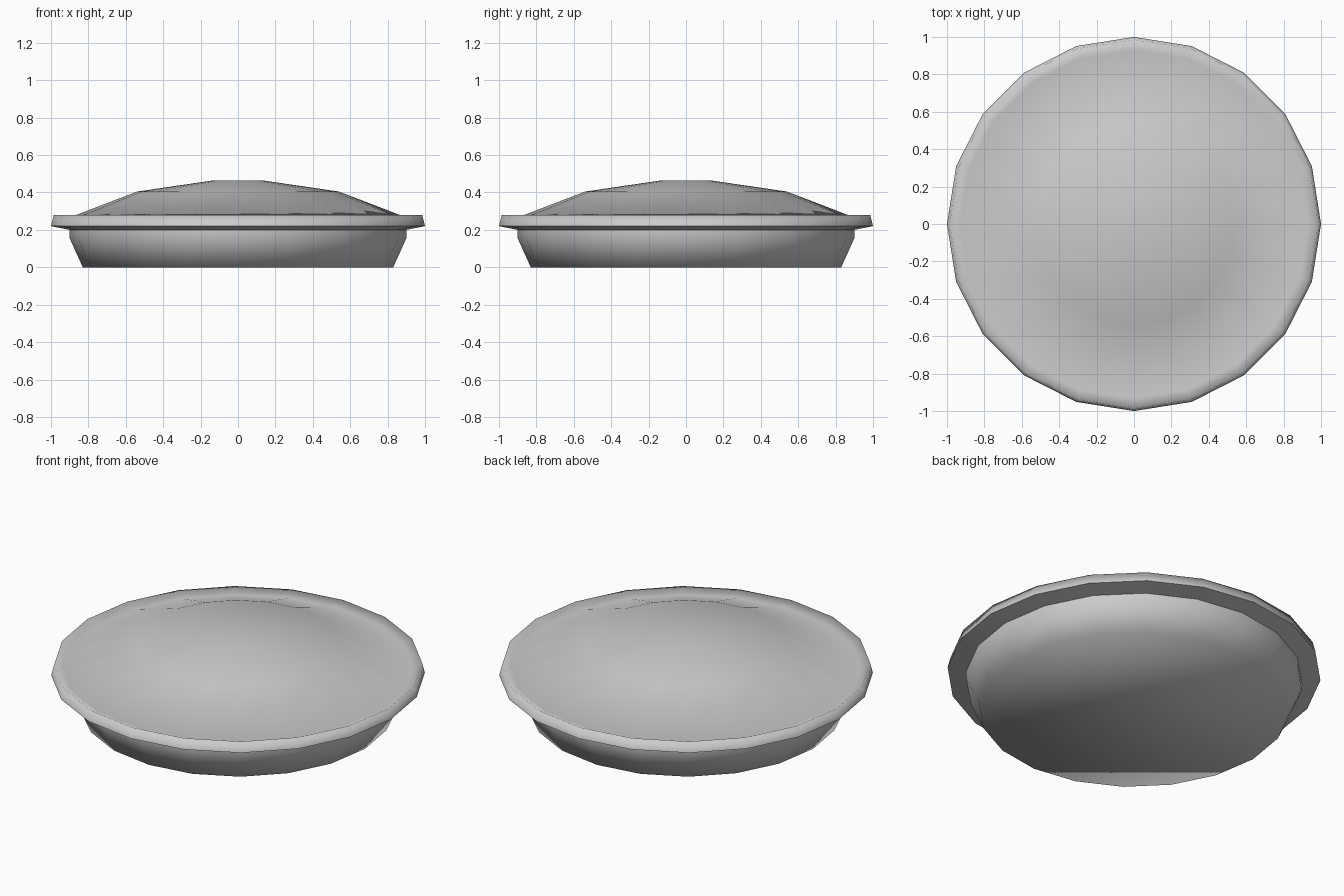
import bpy, bmesh, math

if "Cube" in bpy.data.objects:
    bpy.data.objects.remove(bpy.data.objects["Cube"])

SIDES = 20


def lathe(name, profile):
    """Spin a (radius, z) profile, listed bottom to top, capping both ends."""
    bm = bmesh.new()
    rings = []
    for r, z in profile:
        rings.append([bm.verts.new((r * math.cos(math.tau * i / SIDES),
                                    r * math.sin(math.tau * i / SIDES), z))
                      for i in range(SIDES)])
    for a, b in zip(rings, rings[1:]):
        for i in range(SIDES):
            j = (i + 1) % SIDES
            bm.faces.new((a[i], a[j], b[j], b[i]))
    bm.faces.new(rings[0][::-1])
    bm.faces.new(rings[-1])
    bmesh.ops.recalc_face_normals(bm, faces=bm.faces)
    for f in bm.faces:
        f.smooth = True
    # crisp edges around the underside of the rim
    for e in bm.edges:
        z0, z1 = (v.co.z for v in e.verts)
        if abs(z0 - z1) < 1e-5 and 0.19 < z0 < 0.23:
            e.smooth = False
    mesh = bpy.data.meshes.new(name)
    bm.to_mesh(mesh)
    bm.free()
    obj = bpy.data.objects.new(name, mesh)
    bpy.context.collection.objects.link(obj)
    return obj


# whole pie: flared dish, overhanging rim, shallow groove and domed crust
lathe("pie", [
    (0.83, 0.0), (0.90, 0.155), (0.90, 0.20),    # dish wall
    (1.00, 0.22), (0.985, 0.28), (0.93, 0.255),  # rim and groove
    (0.54, 0.405), (0.13, 0.465),                # domed crust
])
